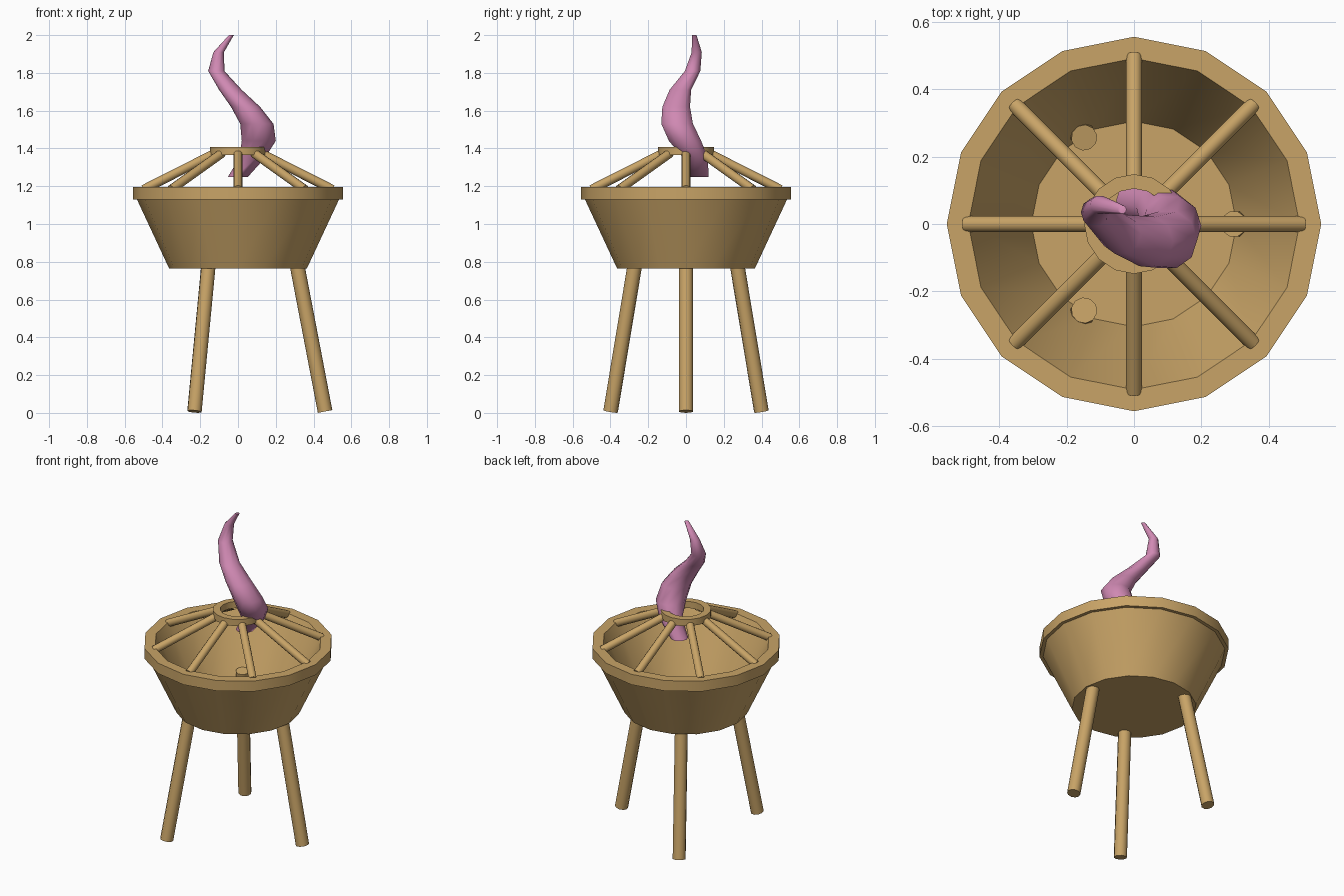
import bpy, bmesh, math
from mathutils import Vector

cube = bpy.data.objects.get("Cube")
if cube:
    bpy.data.objects.remove(cube, do_unlink=True)


def material(name, color):
    mat = bpy.data.materials.new(name)
    mat.use_nodes = True
    mat.diffuse_color = color
    mat.node_tree.nodes["Principled BSDF"].inputs["Base Color"].default_value = color
    return mat


wood = material("tan wood", (0.58, 0.37, 0.135, 1))
pink = material("pink smoke", (0.63, 0.25, 0.45, 1))


def finish(name, bm, mat):
    """Turn a bmesh into a smooth object with sharp edges."""
    bmesh.ops.recalc_face_normals(bm, faces=bm.faces)
    mesh = bpy.data.meshes.new(name)
    bm.to_mesh(mesh)
    bm.free()
    mesh.materials.append(mat)
    mesh.shade_smooth()
    mesh.set_sharp_from_angle(angle=math.radians(60))
    obj = bpy.data.objects.new(name, mesh)
    bpy.context.collection.objects.link(obj)
    return obj


def loft(name, rings, sides, mat, closed=False):
    """Skin horizontal rings given as (x, y, z, radius); cap or join the ends."""
    bm = bmesh.new()
    loops = []
    for x, y, z, r in rings:
        angles = [math.tau * i / sides for i in range(sides)]
        loops.append([bm.verts.new((x + r * math.cos(a), y + r * math.sin(a), z)) for a in angles])
    pairs = list(zip(loops, loops[1:]))
    if closed:
        pairs.append((loops[-1], loops[0]))
    else:
        bm.faces.new(loops[0])
        bm.faces.new(loops[-1])
    for low, high in pairs:
        for i in range(sides):
            j = (i + 1) % sides
            bm.faces.new((low[i], low[j], high[j], high[i]))
    return finish(name, bm, mat)


def rod(name, start, end, radius, sides, angle):
    """Straight rod between (radius, z) points, turned about the z axis."""
    def place(p):
        return Vector((p[0] * math.cos(angle), p[0] * math.sin(angle), p[1]))
    a, b = place(start), place(end)
    bm = bmesh.new()
    bmesh.ops.create_cone(bm, cap_ends=True, segments=sides, radius1=radius,
                          radius2=radius, depth=(b - a).length)
    obj = finish(name, bm, wood)
    obj.location = (a + b) / 2
    obj.rotation_euler = (b - a).to_track_quat("Z", "Y").to_euler()
    return obj


# Bowl with an overhanging lip and a hollow inside
bowl_profile = [(0.365, 0.765), (0.535, 1.13), (0.556, 1.13), (0.556, 1.197),
                (0.492, 1.197), (0.305, 0.805)]
loft("bowl", [(0, 0, z, r) for r, z in bowl_profile], 16, wood)

# Ring above the bowl
ring_profile = [(0.148, 1.365), (0.148, 1.408), (0.105, 1.408), (0.105, 1.365)]
loft("top_ring", [(0, 0, z, r) for r, z in ring_profile], 16, wood, closed=True)

# Spokes from the ring down to the lip
for i in range(8):
    rod(f"spoke_{i + 1}", (0.5, 1.183), (0.12, 1.375), 0.024, 12, math.tau * i / 8)

# Three splayed legs that poke through the bowl floor
for i in range(3):
    rod(f"leg_{i + 1}", (0.461, 0.0076), (0.296, 0.87), 0.039, 10, math.tau * i / 3)

# Curling wisp of smoke
wisp = [(0, 0.07, 1.25, 0.053), (0.075, 0.05, 1.35, 0.068), (0.11, -0.005, 1.44, 0.09),
        (0.1, -0.047, 1.53, 0.088), (0.04, -0.052, 1.62, 0.077), (-0.04, -0.03, 1.71, 0.06),
        (-0.115, 0.035, 1.81, 0.043), (-0.102, 0.057, 1.91, 0.028), (-0.035, 0.043, 2.0, 0.013)]
loft("smoke_wisp", wisp, 10, pink)
